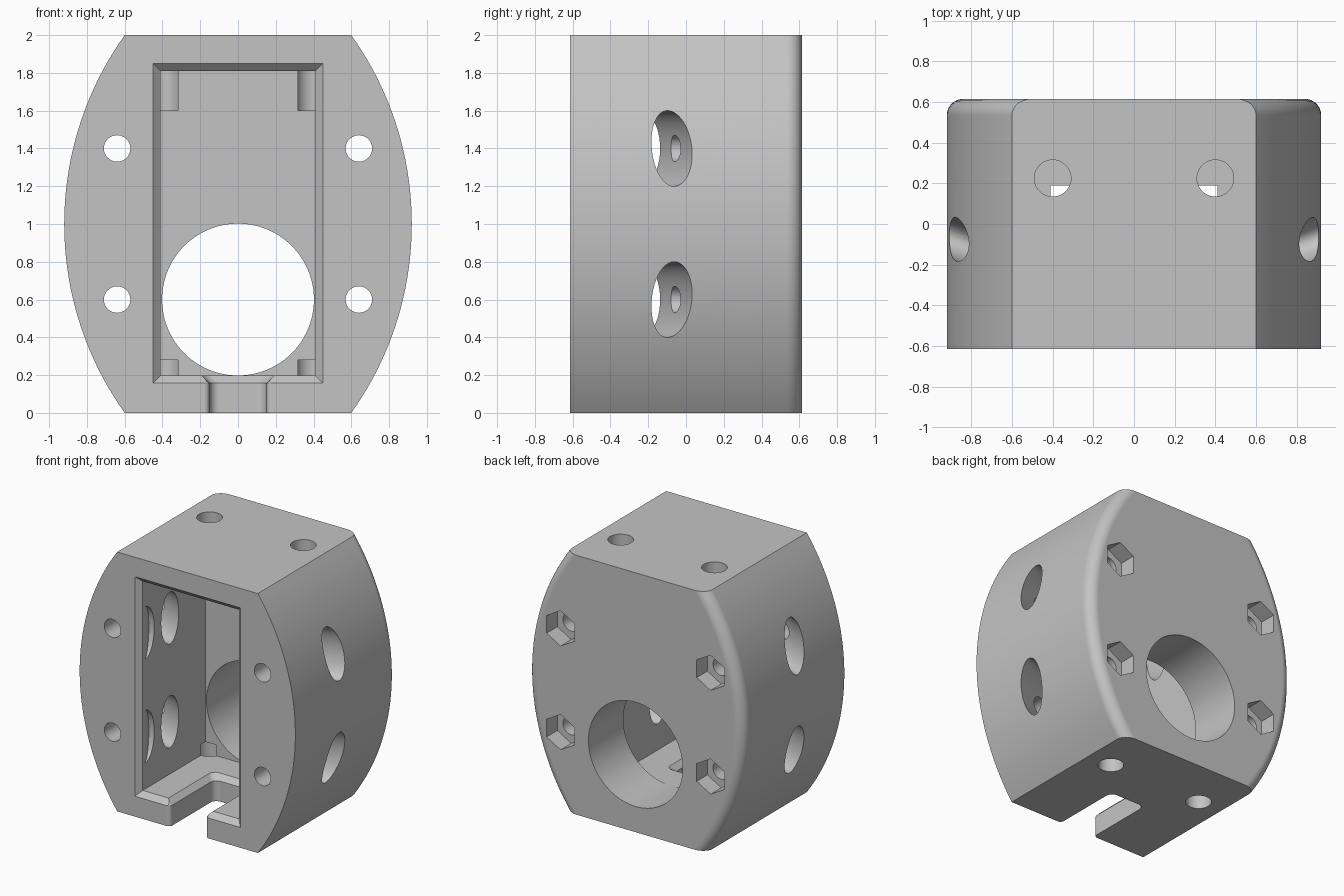
import bpy, bmesh
from math import sin, cos, pi, sqrt, radians
from mathutils import Matrix, Vector

old = bpy.data.objects.get("Cube")
if old:
    bpy.data.objects.remove(old, do_unlink=True)

grey = bpy.data.materials.new("housing grey")
grey.use_nodes = True
COLOUR = (0.55, 0.55, 0.55, 1)
grey.diffuse_color = COLOUR
grey.node_tree.nodes["Principled BSDF"].inputs["Base Color"].default_value = COLOUR

HALF_D = 0.615


def loft(name, rings):
    """Closed solid skinned through rings of equal point count."""
    bm = bmesh.new()
    loops = [[bm.verts.new(p) for p in ring] for ring in rings]
    n = len(loops[0])
    for a, b in zip(loops, loops[1:]):
        for i in range(n):
            j = (i + 1) % n
            bm.faces.new((a[i], a[j], b[j], b[i]))
    bm.faces.new(loops[0][::-1])
    bm.faces.new(loops[-1])
    bmesh.ops.recalc_face_normals(bm, faces=bm.faces)
    mesh = bpy.data.meshes.new(name)
    bm.to_mesh(mesh)
    bm.free()
    mesh.materials.append(grey)
    obj = bpy.data.objects.new(name, mesh)
    bpy.context.collection.objects.link(obj)
    return obj


def rod(name, start, end, rx, ry=None, sides=48, turn=0):
    """Elliptic rod or prism between two points."""
    start, end = Vector(start), Vector(end)
    axis = (end - start).normalized()
    up = Vector((0, 0, 1)) if abs(axis.z) < 0.9 else Vector((0, 1, 0))
    side = axis.cross(up).normalized()
    angles = [turn + 2 * pi * i / sides for i in range(sides)]
    offs = [side * rx * cos(a) + up * (ry or rx) * sin(a) for a in angles]
    return loft(name, [[p + o for o in offs] for p in (start, end)])


# Body: flat top and bottom, bulging sides, rounded rear side edges
BULGE, WIDEST, FILLET = 1.7225, 0.92, 0.08


def body_ring(y, inset):
    zs = [2 * i / 48 for i in range(49)]
    right = [(WIDEST - BULGE + sqrt((BULGE - inset) ** 2 - (z - 1) ** 2), y, z) for z in zs]
    return right + [(-x, y, z) for x, y, z in reversed(right)]


rings = [body_ring(-HALF_D, 0)]
for i in range(9):
    t = pi / 2 * i / 8
    rings.append(body_ring(HALF_D - FILLET + FILLET * sin(t), FILLET * (1 - cos(t))))
body = loft("housing_body", rings)

cutters = []


# Main cavity with a chamfered front rim
def cavity_ring(y, grow):
    w, lo, hi = 0.41 + grow, 0.197 - grow, 1.81 + grow
    return [(-w, y, lo), (w, y, lo), (w, y, hi), (-w, y, hi)]


cutters.append(loft("cavity_cutter", [
    cavity_ring(-HALF_D - 0.04, 0.08), cavity_ring(-HALF_D + 0.04, 0), cavity_ring(0.19, 0)]))


# Cable slot in the floor, rounded at its mouth and inner corners
def slot_ring(z, grow):
    w, end, r, mouth = 0.15 + grow, -0.07 + grow, 0.05, 0.03
    arc = [pi / 2 * i / 6 for i in range(7)]
    half = [(w + mouth, -HALF_D - 0.1)]
    half += [(w + mouth * (1 - sin(a)), -HALF_D + mouth * (1 - cos(a))) for a in arc]
    half += [(w - r * (1 - cos(a)), end - r * (1 - sin(a))) for a in arc]
    return [(x, y, z) for x, y in half] + [(-x, y, z) for x, y in reversed(half)]


cutters.append(loft("slot_cutter", [
    slot_ring(-0.1, 0), slot_ring(0.157, 0), slot_ring(0.207, 0.05)]))

# Large round opening through the back wall
cutters.append(rod("opening_cutter", (0, 0.1, 0.6), (0, 0.8, 0.6), 0.402, sides=96))

SLOPE = 0.364
for s in (-1, 1):
    # Vertical blind holes in top and bottom
    for lo, hi in ((1.6, 2.1), (-0.1, 0.28)):
        cutters.append(rod("vertical_hole_cutter", (s * 0.4, 0.225, lo), (s * 0.4, 0.225, hi), 0.09))
    for z in (0.6, 1.4):
        # Screw holes with hexagonal nut pockets at the back
        x = s * 0.64
        cutters.append(rod("screw_hole_cutter", (x, -0.8, z), (x, 0.8, z), 0.07))
        cutters.append(rod("nut_pocket_cutter", (x, HALF_D - 0.13, z), (x, 0.8, z), 0.136,
                           sides=6, turn=pi / 6))
        # Slanted oval ports that also nick the opposite cavity wall
        near, far = 1.15, -0.412
        cutters.append(rod("oval_port_cutter",
                           (s * near, -0.075 + (near - 0.873) * SLOPE, z),
                           (s * far, -0.075 + (far - 0.873) * SLOPE, z), 0.1, 0.2, sides=64))

# Carve the body
bpy.ops.object.select_all(action="DESELECT")
bpy.context.view_layer.objects.active = body
body.select_set(True)
for cutter in cutters:
    cutter.hide_render = True
    mod = body.modifiers.new("cut", "BOOLEAN")
    mod.operation = "DIFFERENCE"
    mod.solver = "EXACT"
    mod.object = cutter
    bpy.ops.object.modifier_apply(modifier=mod.name)
    bpy.data.objects.remove(cutter, do_unlink=True)

bpy.ops.object.shade_smooth_by_angle(angle=radians(25))
weighted = body.modifiers.new("even_shading", "WEIGHTED_NORMAL")
weighted.keep_sharp = True
